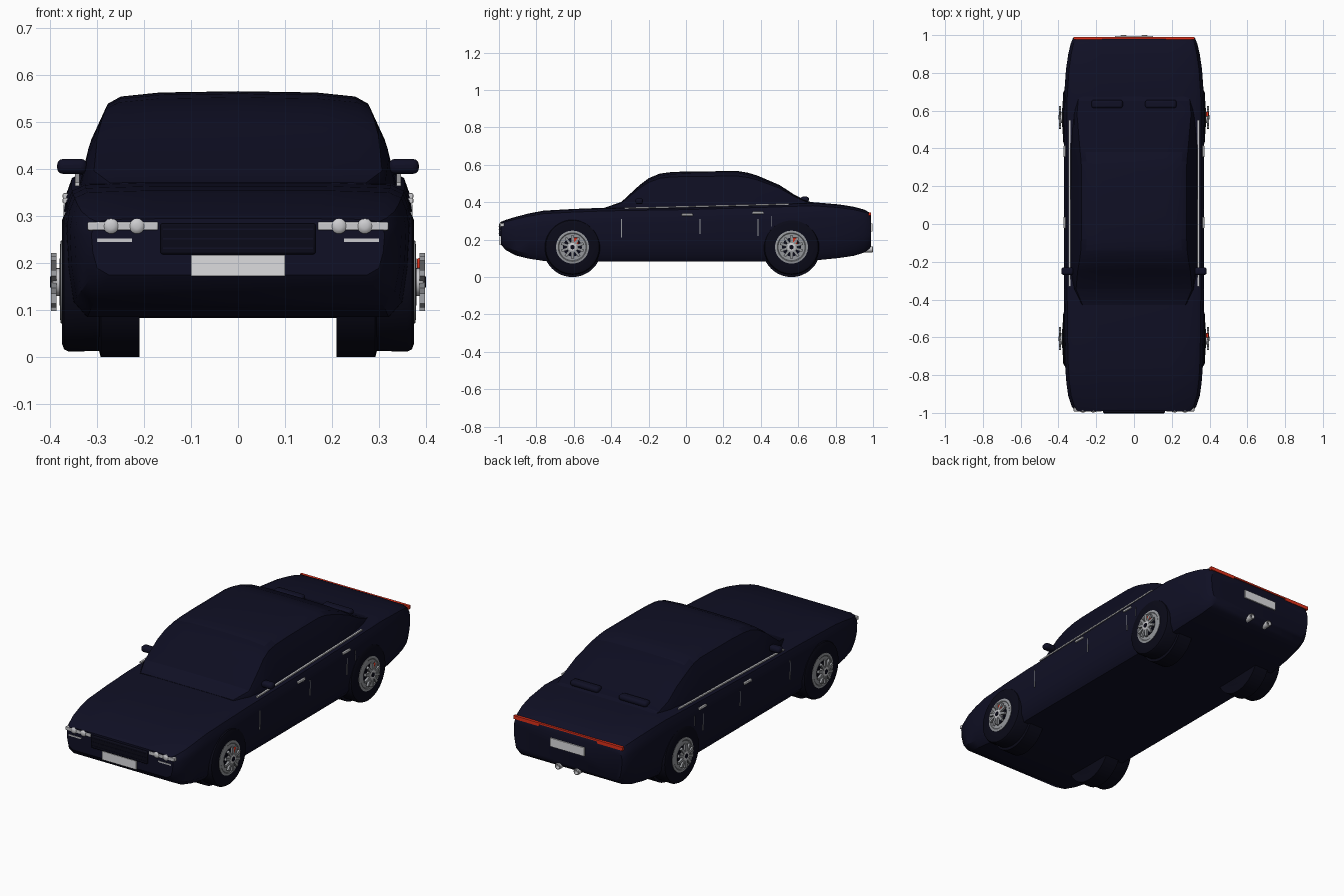
import bpy, bmesh, math
from mathutils import Vector, Matrix

if "Cube" in bpy.data.objects:
    bpy.data.objects.remove(bpy.data.objects["Cube"])


def material(name, r, g, b):
    m = bpy.data.materials.new(name)
    m.use_nodes = True
    m.diffuse_color = (r, g, b, 1)
    m.node_tree.nodes["Principled BSDF"].inputs["Base Color"].default_value = (r, g, b, 1)
    return m


navy = material("navy paint", 0.005, 0.005, 0.018)
glass = material("dark glass", 0.004, 0.004, 0.015)
rubber = material("rubber", 0.003, 0.003, 0.009)
chrome = material("chrome", 0.6, 0.6, 0.62)
alloy = material("alloy", 0.3, 0.31, 0.33)
white = material("plate white", 0.72, 0.72, 0.74)
red = material("signal red", 0.75, 0.03, 0.01)


def finish(name, bm, mats, bevel=0.0):
    bmesh.ops.recalc_face_normals(bm, faces=bm.faces[:])
    mesh = bpy.data.meshes.new(name)
    bm.to_mesh(mesh)
    bm.free()
    ob = bpy.data.objects.new(name, mesh)
    bpy.context.collection.objects.link(ob)
    for m in mats:
        mesh.materials.append(m)
    if bevel:
        mod = ob.modifiers.new("Bevel", "BEVEL")
        mod.width, mod.segments = bevel, 3
    bpy.ops.object.select_all(action="DESELECT")
    bpy.context.view_layer.objects.active = ob
    ob.select_set(True)
    bpy.ops.object.shade_smooth_by_angle(angle=math.radians(35))
    return ob


def box(name, loc, size, mat, bevel=0.0, tilt=0.0):
    bm = bmesh.new()
    bmesh.ops.create_cube(bm, size=1)
    bm.transform(Matrix.Translation(loc) @ Matrix.Rotation(tilt, 4, "X")
                 @ Matrix.Diagonal((*size, 1)))
    return finish(name, bm, [mat], bevel)


def lathe(name, loc, axis, profile, mat, steps=40):
    """Spin (radius, along) points around the x or y axis."""
    bm = bmesh.new()
    rings = []
    for r, d in profile:
        ring = []
        for i in range(steps):
            a = math.tau * i / steps
            c, s = r * math.cos(a), r * math.sin(a)
            p = Vector((d, c, s)) if axis == "X" else Vector((c, d, s))
            ring.append(bm.verts.new(p + Vector(loc)))
        rings.append(ring)
    for a, b in zip(rings, rings[1:]):
        for i in range(steps):
            j = (i + 1) % steps
            bm.faces.new((a[i], a[j], b[j], b[i]))
    bm.faces.new(rings[0])
    bm.faces.new(rings[-1])
    return finish(name, bm, [mat])


def loft(name, sections, mats, rule=None):
    """Skin half sections of (x, y, z), mirrored across x = 0."""
    bm = bmesh.new()
    rings = []
    for half in sections:
        full = half + [(-x, y, z) for x, y, z in reversed(half) if x > 0]
        rings.append([bm.verts.new(p) for p in full])
    n = len(rings[0])
    for a, b in zip(rings, rings[1:]):
        for i in range(n):
            j = (i + 1) % n
            bm.faces.new((a[i], a[j], b[j], b[i]))
    bm.faces.new(rings[0])
    bm.faces.new(rings[-1])
    bmesh.ops.recalc_face_normals(bm, faces=bm.faces[:])
    if rule:
        for f in bm.faces:
            f.material_index = rule(f)
    return finish(name, bm, mats)


# Lower body: y, half width, underside, top
def body_section(y, w, lo, hi):
    h = hi - lo
    return [(w * 0.88, y, lo), (w * 0.96, y, lo + h * 0.12), (w * 0.99, y, lo + h * 0.4),
            (w, y, lo + h * 0.72), (w * 0.985, y, hi - h * 0.16), (w * 0.955, y, hi - h * 0.06),
            (w * 0.88, y, hi - h * 0.015), (w * 0.5, y, hi), (0, y, hi)]


stations = [(-0.99, 0.312, 0.175, 0.295), (-0.965, 0.33, 0.145, 0.305), (-0.91, 0.348, 0.115, 0.322),
            (-0.84, 0.358, 0.098, 0.34), (-0.76, 0.364, 0.086, 0.355), (-0.6, 0.368, 0.083, 0.364),
            (-0.42, 0.37, 0.083, 0.371), (0, 0.371, 0.083, 0.378), (0.45, 0.371, 0.083, 0.392),
            (0.68, 0.37, 0.088, 0.4), (0.82, 0.36, 0.102, 0.388), (0.9, 0.348, 0.114, 0.375),
            (0.955, 0.335, 0.132, 0.36), (0.98, 0.325, 0.15, 0.345), (0.99, 0.318, 0.165, 0.325)]
loft("lower_body", [body_section(*s) for s in stations], [navy])


# Cabin: y, roof height, width factor
def cabin_section(y, z, k):
    w = (0.34 - 0.32 * (z - 0.37)) * k
    drop = 0.13 * (z - 0.36)
    mid = (0.36 + z) / 2
    return [(0.34 * k, y, 0.355), ((0.342 - 0.32 * (mid - 0.37)) * k, y, mid),
            (w, y, z - drop), (w * 0.9, y, z - drop * 0.42), (w * 0.6, y, z - drop * 0.1), (0, y, z)]


roof = [(-0.43, 0.372, 0.8), (-0.345, 0.402, 0.93), (-0.25, 0.49, 0.99), (-0.2, 0.528, 1),
        (-0.14, 0.553, 1), (-0.08, 0.561, 1), (0.02, 0.565, 1), (0.28, 0.566, 1), (0.33, 0.558, 1),
        (0.38, 0.543, 1), (0.5, 0.492, 0.98), (0.58, 0.44, 0.95), (0.65, 0.405, 0.9), (0.72, 0.39, 0.85)]


def cabin_rule(f):
    f.normal_update()
    return 0 if f.normal.z > 0.93 or f.calc_center_median().z > 0.54 else 1


loft("cabin", [cabin_section(*s) for s in roof], [navy, glass], cabin_rule)

# Grille and number plates
box("grille", (0, -0.985, 0.252), (0.33, 0.03, 0.066), rubber, 0.005)
for i in range(3):
    box("grille_bar", (0, -1.0, 0.232 + 0.02 * i), (0.32, 0.004, 0.003), navy)
box("front_plate", (0, -0.993, 0.195), (0.2, 0.008, 0.045), white)
box("rear_plate", (0, 0.992, 0.265), (0.2, 0.009, 0.045), white)

# Tail light strip
box("tail_strip", (0, 0.983, 0.342), (0.62, 0.012, 0.008), red)

for s in (-1, 1):
    # Lamps, exhausts and deck vents
    box("headlight_bar", (s * 0.245, -0.982, 0.279), (0.15, 0.02, 0.018), chrome, 0.003)
    for x in (0.215, 0.27):
        lathe("headlight", (s * x, -0.985, 0.279), "Y",
              [(0.016, 0.01), (0.016, -0.006), (0.012, -0.01), (0.006, -0.012)], chrome, 20)
    box("indicator", (s * 0.263, -0.988, 0.249), (0.075, 0.01, 0.007), chrome)
    box("tail_light", (s * 0.245, 0.983, 0.337), (0.15, 0.014, 0.018), red)
    lathe("exhaust", (s * 0.055, 0.97, 0.148), "Y",
          [(0.016, -0.03), (0.016, 0.028), (0.012, 0.03), (0.011, 0.01)], chrome, 20)
    box("deck_vent", (s * 0.142, 0.635, 0.415), (0.165, 0.045, 0.03), navy, 0.013)

    # Door mirrors
    box("mirror", (s * 0.353, -0.25, 0.406), (0.064, 0.04, 0.032), navy, 0.013)
    box("mirror_stalk", (s * 0.325, -0.25, 0.396), (0.03, 0.018, 0.012), navy)

    # Belt trim, handles and door seams
    box("belt_trim", (s * 0.342, 0.11, 0.379), (0.01, 0.88, 0.007), chrome,
        tilt=math.atan2(0.022, 0.88))
    for y, z in ((0.007, 0.333), (0.385, 0.343)):
        box("door_handle", (s * 0.367, y, z), (0.012, 0.06, 0.012), chrome, 0.003)
    for y, lo, hi in ((-0.345, 0.21, 0.31), (0.075, 0.23, 0.31), (0.385, 0.22, 0.31), (0.455, 0.27, 0.325)):
        box("door_seam", (s * 0.367, y, (lo + hi) / 2), (0.009, 0.003, hi - lo), alloy)

    # Wheels
    for y in (-0.607, 0.564):
        c = (0, y, 0.16)
        lathe("tyre", c, "X", [(0.12, s * 0.21), (0.145, s * 0.22), (0.148, s * 0.36),
                               (0.143, s * 0.37), (0.13, s * 0.375), (0.09, s * 0.375)], rubber, 48)
        lathe("inner_tyre", (0, y, 0.155), "X", [(0.155, s * 0.21), (0.155, s * 0.292),
                                                (0.14, s * 0.296)], rubber, 48)
        lathe("rim_ring", c, "X", [(0.088, s * 0.36), (0.088, s * 0.377), (0.076, s * 0.379),
                                   (0.072, s * 0.376)], alloy, 48)
        lathe("brake_disc", c, "X", [(0.05, s * 0.37), (0.05, s * 0.38)], rubber, 32)
        lathe("hub", c, "X", [(0.03, s * 0.376), (0.03, s * 0.394), (0.022, s * 0.398)], chrome, 20)
        lathe("hub_cap", c, "X", [(0.012, s * 0.39), (0.012, s * 0.4)], rubber, 16)
        bm = bmesh.new()
        for i in range(10):
            spin = Matrix.Rotation(math.tau * (i + 0.5) / 10, 4, "X")
            bmesh.ops.create_cube(bm, size=1, matrix=Matrix.Translation((s * 0.392, y, 0.16)) @ spin
                                  @ Matrix.Translation((0, 0.042, 0))
                                  @ Matrix.Diagonal((0.012, 0.04, 0.014, 1)))
        finish("spokes", bm, [alloy])
        if s > 0:
            box("brake_caliper", (0.388, y + 0.018, 0.191), (0.014, 0.026, 0.04), red, 0.004)
